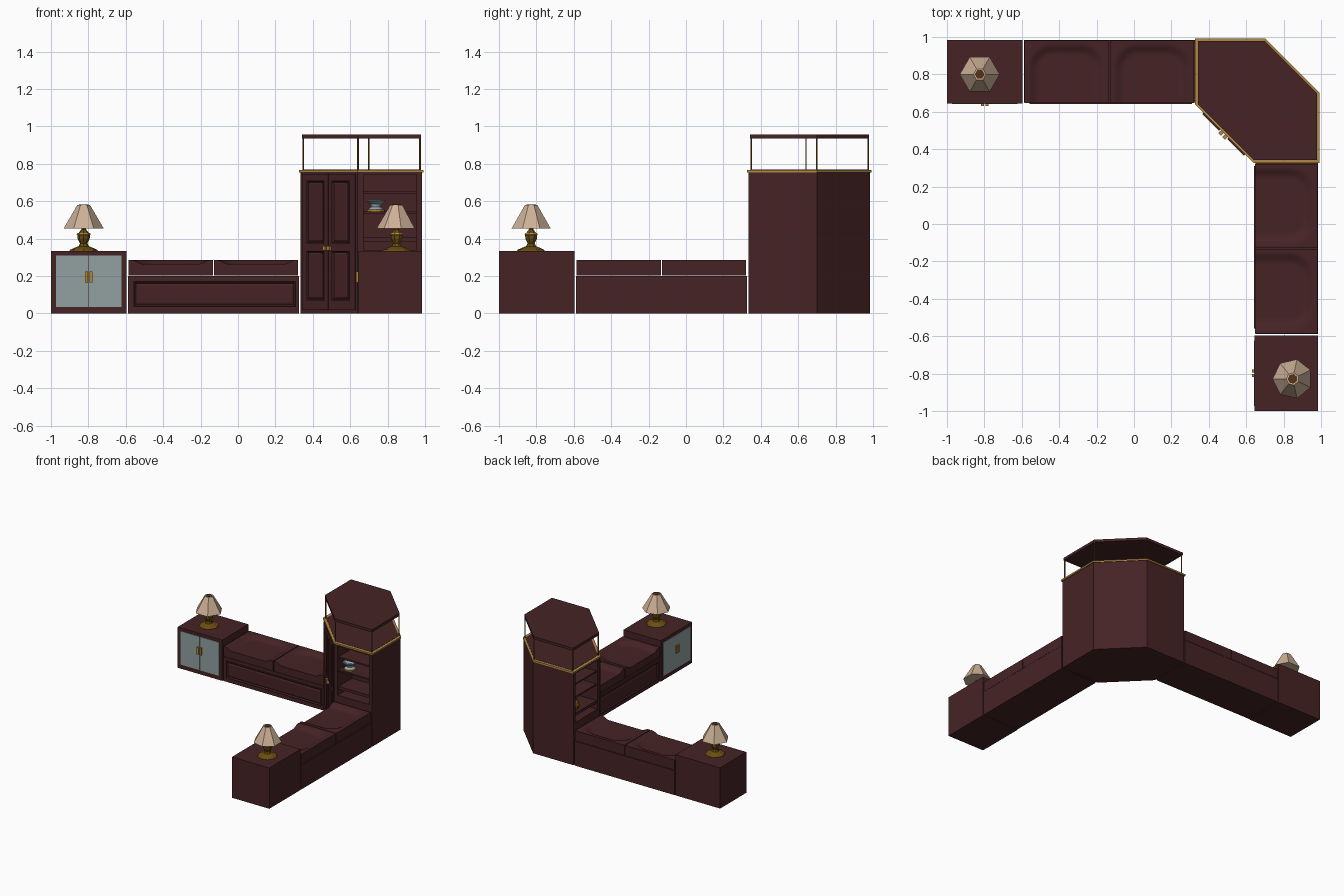
import bpy, bmesh, math
from mathutils import Matrix, Vector

if "Cube" in bpy.data.objects:
    bpy.data.objects.remove(bpy.data.objects["Cube"])


def mat(name, r, g, b):
    lin = lambda c: ((c / 255 + 0.055) / 1.055) ** 2.4 if c > 10 else c / 255 / 12.92
    m = bpy.data.materials.new(name)
    m.diffuse_color = (lin(r), lin(g), lin(b), 1)
    m.use_nodes = True
    m.node_tree.nodes["Principled BSDF"].inputs["Base Color"].default_value = m.diffuse_color
    return m


WOOD = mat("dark red wood", 70, 35, 37)
GLASS = mat("grey glass", 146, 160, 160)
SHADE = mat("tan lampshade", 205, 176, 150)
BRASS = mat("dark brass", 108, 78, 16)
GOLD = mat("gold trim", 178, 138, 68)
HANDLE = mat("orange brass", 190, 132, 45)
BOWL = mat("pale blue ceramic", 150, 172, 180)
CAP = mat("brown cap", 85, 52, 25)

ID = Matrix.Identity(4)
# mirror across the diagonal: swaps x and y
SWAP = Matrix(((0, 1, 0, 0), (1, 0, 0, 0), (0, 0, 1, 0), (0, 0, 0, 1)))


def finish(name, bm, m, M=ID):
    bm.transform(M)
    bmesh.ops.recalc_face_normals(bm, faces=bm.faces)
    me = bpy.data.meshes.new(name)
    bm.to_mesh(me)
    bm.free()
    me.materials.append(m)
    ob = bpy.data.objects.new(name, me)
    bpy.context.collection.objects.link(ob)
    return ob


def box_bm(x0, x1, y0, y1, z0, z1):
    bm = bmesh.new()
    T = Matrix.Translation(((x0 + x1) / 2, (y0 + y1) / 2, (z0 + z1) / 2))
    bmesh.ops.create_cube(bm, size=1, matrix=T @ Matrix.Diagonal((x1 - x0, y1 - y0, z1 - z0, 1)))
    return bm


def box(name, dims, m, M=ID):
    return finish(name, box_bm(*dims), m, M)


def panel(name, x0, x1, z0, z1, y, M, rim=0.012):
    """Moulded panel whose front faces local -y."""
    bm = box_bm(x0, x1, y - 0.009, y + 0.005, z0, z1)
    f = min(bm.faces, key=lambda f: f.calc_center_median().y)
    for thick, depth in ((rim * 0.5, 0), (rim * 0.7, -0.008), (rim, 0.005)):
        bmesh.ops.inset_region(bm, faces=[f], thickness=thick, depth=depth)
    return finish(name, bm, WOOD, M)


def prism(name, pts, z0, z1, m):
    bm = bmesh.new()
    f = bm.faces.new([bm.verts.new((x, y, z0)) for x, y in pts])
    r = bmesh.ops.extrude_face_region(bm, geom=[f])
    for v in r["geom"]:
        if isinstance(v, bmesh.types.BMVert):
            v.co.z = z1
    return finish(name, bm, m)


def lathe(name, prof, loc, n, phase, m):
    """Closed turned shape from (radius, height) points."""
    bm = bmesh.new()
    rings = []
    for r, z in prof:
        rings.append([bm.verts.new((loc[0] + r * math.cos(phase + math.tau * i / n),
                                    loc[1] + r * math.sin(phase + math.tau * i / n),
                                    loc[2] + z)) for i in range(n)])
    for a, b in zip(rings, rings[1:]):
        for i in range(n):
            j = (i + 1) % n
            bm.faces.new((a[i], a[j], b[j], b[i]))
    bm.faces.new(rings[0])
    bm.faces.new(rings[-1])
    return finish(name, bm, m)


def cushion(name, x0, x1, M):
    """Seat cushion scooped out inside a rounded rim, open to the front."""
    y0, y1, z0, top = 0.648, 0.982, 0.204, 0.286
    nx, ny, r = 30, 24, 0.13
    cx, hx, hy = (x0 + x1) / 2, (x1 - x0) / 2 - 0.018, y1 - 0.018

    def height(x, y):
        qx, qy = abs(x - cx) - hx + r, y - hy + r
        d = r - min(max(qx, qy), 0) - math.hypot(max(qx, 0), max(qy, 0))
        t = min(max(d / 0.055, 0), 1)
        return top - 0.022 * t * t * (3 - 2 * t)

    bm = bmesh.new()
    g = [[bm.verts.new((x := x0 + (x1 - x0) * i / nx, y := y0 + (y1 - y0) * j / ny, height(x, y)))
          for j in range(ny + 1)] for i in range(nx + 1)]
    for i in range(nx):
        for j in range(ny):
            bm.faces.new((g[i][j], g[i + 1][j], g[i + 1][j + 1], g[i][j + 1]))
    r_ = bmesh.ops.extrude_edge_only(bm, edges=[e for e in bm.edges if e.is_boundary])
    for v in r_["geom"]:
        if isinstance(v, bmesh.types.BMVert):
            v.co.z = z0
    bmesh.ops.holes_fill(bm, edges=[e for e in bm.edges if e.is_boundary], sides=0)
    ob = finish(name, bm, WOOD, M)
    bpy.ops.object.select_all(action='DESELECT')
    ob.select_set(True)
    bpy.context.view_layer.objects.active = ob
    bpy.ops.object.shade_smooth_by_angle(angle=math.radians(35))


# two mirrored wings: end table, bench, cushions
for side, M in (("left", ID), ("right", SWAP)):
    box(side + "_end_table", (-1, -0.595, 0.645, 0.985, 0, 0.335), WOOD, M)
    for k, (a, b) in enumerate(((-0.972, -0.799), (-0.796, -0.622))):
        box(f"{side}_glass_door_{k}", (a, b, 0.641, 0.65, 0.035, 0.31), GLASS, M)
        x = -0.81 + 0.025 * k
        box(f"{side}_table_handle_{k}", (x - 0.008, x + 0.008, 0.63, 0.645, 0.165, 0.225), HANDLE, M)
    box(side + "_bench_base", (-0.587, 0.325, 0.65, 0.985, 0, 0.2), WOOD, M)
    panel(side + "_bench_panel", -0.56, 0.31, 0.035, 0.175, 0.65, M, 0.016)
    cushion(side + "_outer_cushion", -0.585, -0.134, M)
    cushion(side + "_inner_cushion", -0.128, 0.322, M)

# table lamps
for name, x, y, n, ph in (("left", -0.825, 0.8, 6, 0), ("right", 0.848, -0.828, 7, math.radians(26))):
    loc = (x, y, 0.335)
    lathe(name + "_lamp_foot", [(0.076, 0), (0.072, 0.006), (0.045, 0.018), (0.03, 0.024)], loc, n + 2, ph, GOLD if n == 0 else BRASS)
    lathe(name + "_lamp_stem", [(0.03, 0.02), (0.02, 0.04), (0.032, 0.065), (0.034, 0.085), (0.024, 0.1),
                                (0.012, 0.115), (0.012, 0.2)], loc, 8, ph, BRASS)
    lathe(name + "_lamp_ring", [(0.032, 0.083), (0.038, 0.088), (0.032, 0.095)], loc, 8, ph, GOLD)
    lathe(name + "_lamp_shade", [(0.103, 0.12), (0.107, 0.12), (0.034, 0.245), (0.03, 0.245)], loc, n, ph, SHADE)
    lathe(name + "_lamp_cap", [(0.026, 0.24), (0.026, 0.248)], loc, n, ph, CAP)

# corner cabinet with an open alcove over each bench
HEX = [(0.335, 0.64), (0.335, 0.985), (0.70, 0.985), (0.985, 0.70), (0.985, 0.335), (0.64, 0.335)]


def hexa(s):
    return [(0.68 + (x - 0.68) * s, 0.68 + (y - 0.68) * s) for x, y in HEX]


cabinet = prism("corner_cabinet", HEX, 0, 0.762, WOOD)
cutters = []
for side, M in (("front", ID), ("left", SWAP)):
    c = box(side + "_alcove_cutter", (0.672, 0.955, 0.3, 0.52, 0.34, 0.742), WOOD, M)
    c.hide_render = True
    cutters.append(c)
    mod = cabinet.modifiers.new(side, 'BOOLEAN')
    mod.object, mod.operation, mod.solver = c, 'DIFFERENCE', 'EXACT'
    for k, (a, b) in enumerate(((0.385, 0.408), (0.532, 0.545), (0.64, 0.652))):
        box(f"{side}_shelf_{k}", (0.668, 0.96, 0.345, 0.525, a, b), WOOD, M)
dg = bpy.context.evaluated_depsgraph_get()
carved = bpy.data.meshes.new_from_object(cabinet.evaluated_get(dg))
cabinet.modifiers.clear()
cabinet.data = carved
for c in cutters:
    bpy.data.objects.remove(c)

# shelf ornaments
lathe("bowl", [(0.03, 0.008), (0.042, 0.012), (0.025, 0.025), (0.03, 0.04), (0.052, 0.056), (0.052, 0.062),
               (0.044, 0.062), (0.02, 0.04)], (0.737, 0.4, 0.545), 12, 0, BOWL)
lathe("bowl_foot", [(0.046, 0), (0.046, 0.01)], (0.737, 0.4, 0.545), 12, 0, HANDLE)
lathe("vase", [(0.03, 0), (0.042, 0.03), (0.03, 0.06), (0.018, 0.075), (0.026, 0.09)],
      (0.4, 0.88, 0.408), 10, 0, BRASS)

# diagonal double door
D = Matrix.Translation((0.4875, 0.4875, 0)) @ Matrix.Rotation(-math.pi / 4, 4, 'Z')
for k, s in enumerate((-1, 1)):
    a, b = sorted((s * 0.002, s * 0.2))
    box(f"door_leaf_{k}", (a, b, -0.006, 0.005, 0.02, 0.745), WOOD, D)
    a, b = sorted((s * 0.032, s * 0.158))
    panel(f"lower_door_panel_{k}", a, b, 0.07, 0.335, -0.006, D)
    panel(f"upper_door_panel_{k}", a, b, 0.375, 0.71, -0.006, D)
    box(f"door_handle_{k}", (s * 0.015 - 0.01, s * 0.015 + 0.01, -0.026, -0.004, 0.338, 0.362), GOLD, D)

# gold rim, cabinet top, thin posts and raised canopy
prism("gold_rim", hexa(1.025), 0.755, 0.768, GOLD)
prism("cabinet_top", hexa(0.955), 0.757, 0.7695, WOOD)
prism("canopy", hexa(0.98), 0.935, 0.957, WOOD)
for k, (x, y) in enumerate(hexa(0.962)):
    lathe(f"canopy_post_{k}", [(0.0045, 0), (0.0045, 0.175)], (x, y, 0.762), 6, 0, BRASS)
